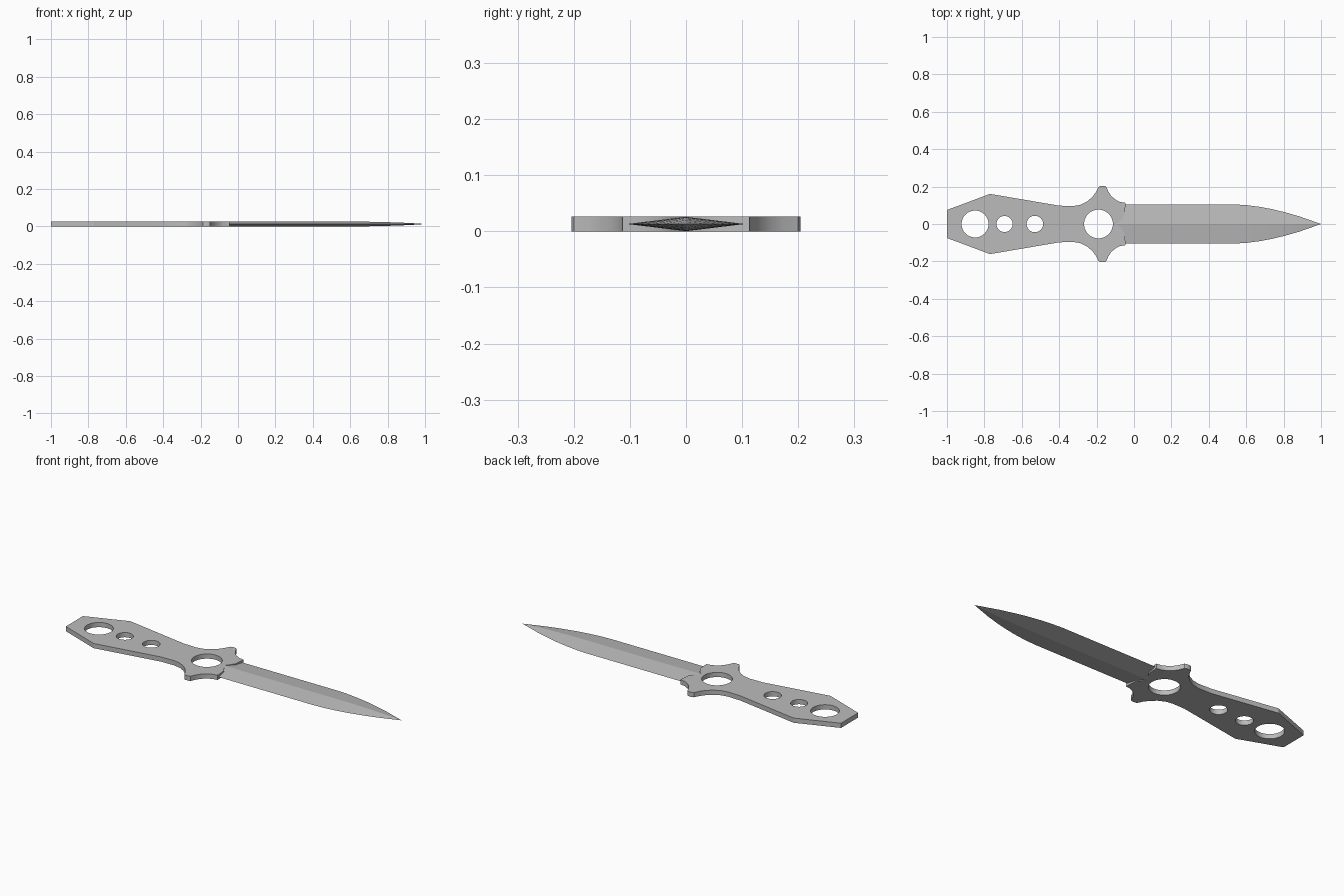
import bpy, bmesh, math
from mathutils import Vector

cube = bpy.data.objects.get("Cube")
if cube:
    bpy.data.objects.remove(cube, do_unlink=True)

HALF = 0.013  # half of the plate thickness

steel = bpy.data.materials.new("grey steel")
steel.use_nodes = True
steel.diffuse_color = (0.5, 0.5, 0.5, 1)
steel.node_tree.nodes["Principled BSDF"].inputs["Base Color"].default_value = (0.5, 0.5, 0.5, 1)


def finish(obj, angle):
    obj.data.materials.clear()
    obj.data.materials.append(steel)
    bpy.ops.object.select_all(action='DESELECT')
    obj.select_set(True)
    bpy.context.view_layer.objects.active = obj
    bpy.ops.object.shade_smooth_by_angle(angle=math.radians(angle))


def add_loop(curve, points):
    spline = curve.splines.new('POLY')
    spline.points.add(len(points) - 1)
    for p, (x, y) in zip(spline.points, points):
        p.co = (x, y, 0, 1)
    spline.use_cyclic_u = True


# Handle and guard: mirrored outline with a notch that receives the blade
side = [(-1, .075), (-.77, .161), (-.4, .098), (-.325, .096), (-.285, .103),
        (-.25, .121), (-.222, .145), (-.202, .173), (-.188, .2), (-.18, .204),
        (-.157, .204), (-.149, .2), (-.137, .173), (-.122, .15), (-.1, .131),
        (-.075, .118), (-.045, .113), (-.047, .085), (-.05, .05), (-.07, .02)]
outline = side + [(-.095, 0)] + [(x, -y) for x, y in reversed(side)]

curve = bpy.data.curves.new("handle_and_guard", 'CURVE')
curve.dimensions = '2D'
curve.fill_mode = 'BOTH'
curve.extrude = HALF
add_loop(curve, outline)

# Round holes along the centre line: position and radius
for cx, r in [(-.85, .072), (-.692, .043), (-.53, .044), (-.19, .077)]:
    turns = [math.tau * i / 48 for i in range(48)]
    add_loop(curve, [(cx + r * math.cos(a), r * math.sin(a)) for a in turns])

handle = bpy.data.objects.new("handle_and_guard", curve)
handle.location.z = HALF
bpy.context.collection.objects.link(handle)
bpy.ops.object.select_all(action='DESELECT')
handle.select_set(True)
bpy.context.view_layer.objects.active = handle
bpy.ops.object.convert(target='MESH')
handle = bpy.context.view_layer.objects.active
bm = bmesh.new()
bm.from_mesh(handle.data)
bmesh.ops.remove_doubles(bm, verts=bm.verts, dist=0.0001)
bmesh.ops.recalc_face_normals(bm, faces=bm.faces)
bm.to_mesh(handle.data)
bm.free()
finish(handle, 30)

# Blade: diamond sections (position, half width, half thickness) up to the tip
stations = [(-.1, .105, .0127), (.53, .105, .0127), (.6, .101, .0127),
            (.67, .092, .0125), (.74, .079, .0115), (.81, .062, .0095),
            (.88, .042, .007), (.94, .021, .004)]
bm = bmesh.new()
rings = []
for x, w, t in stations:
    section = [(w, 0), (0, t), (-w, 0), (0, -t)]
    rings.append([bm.verts.new((x, y, HALF + z)) for y, z in section])
for a, b in zip(rings, rings[1:]):
    for i in range(4):
        j = (i + 1) % 4
        bm.faces.new((a[i], a[j], b[j], b[i]))
tip = bm.verts.new(Vector((1, 0, HALF)))
for i in range(4):
    bm.faces.new((rings[-1][i], rings[-1][(i + 1) % 4], tip))
bm.faces.new(rings[0])
bmesh.ops.recalc_face_normals(bm, faces=bm.faces)
mesh = bpy.data.meshes.new("blade")
bm.to_mesh(mesh)
bm.free()
blade = bpy.data.objects.new("blade", mesh)
bpy.context.collection.objects.link(blade)
finish(blade, 10)
